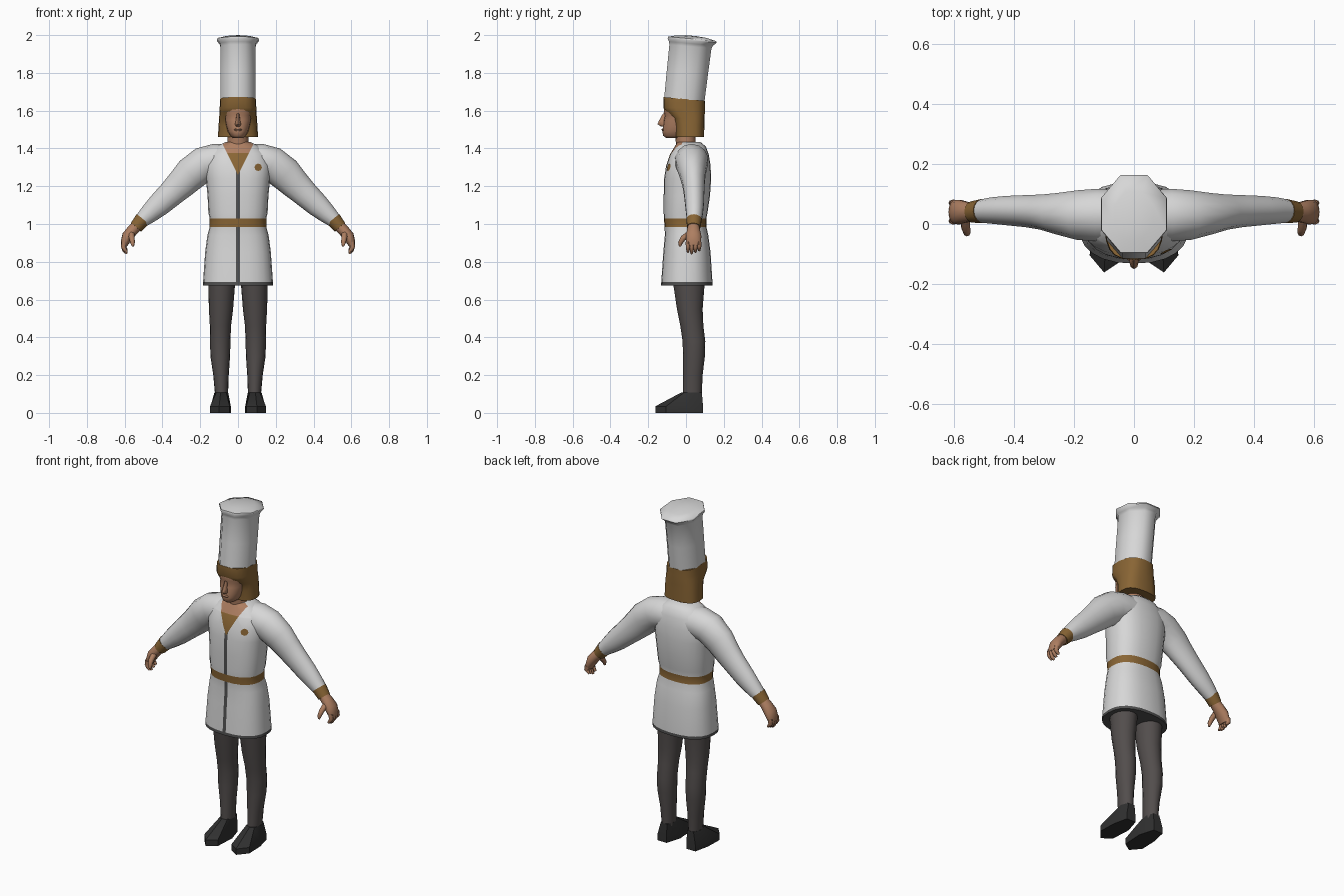
import bpy, bmesh, math
from mathutils import Vector

cube = bpy.data.objects.get("Cube")
if cube:
    bpy.data.objects.remove(cube, do_unlink=True)


def material(name, r, g, b):
    m = bpy.data.materials.new(name)
    m.use_nodes = True
    m.diffuse_color = (r, g, b, 1)
    bsdf = m.node_tree.nodes["Principled BSDF"]
    bsdf.inputs["Base Color"].default_value = (r, g, b, 1)
    bsdf.inputs["Roughness"].default_value = 0.8
    return m


WHITE = material("white_cloth", 0.68, 0.68, 0.68)
BROWN = material("brown", 0.25, 0.13, 0.035)
SKIN = material("skin", 0.42, 0.21, 0.12)
TRIM = material("dark_trim", 0.08, 0.08, 0.08)
HOSE = material("grey_hose", 0.085, 0.075, 0.073)
SHOE = material("black_leather", 0.03, 0.03, 0.03)


def finish(bm, name, mats, rule=None, angle=50):
    """Turn a bmesh into a smooth-shaded object, colouring faces by a rule."""
    bmesh.ops.recalc_face_normals(bm, faces=bm.faces)
    if rule:
        for f in bm.faces:
            f.material_index = rule(f.calc_center_median())
    me = bpy.data.meshes.new(name)
    bm.to_mesh(me)
    bm.free()
    for m in mats:
        me.materials.append(m)
    ob = bpy.data.objects.new(name, me)
    bpy.context.collection.objects.link(ob)
    bpy.ops.object.select_all(action="DESELECT")
    ob.select_set(True)
    bpy.context.view_layer.objects.active = ob
    bpy.ops.object.shade_smooth_by_angle(angle=math.radians(angle))
    return ob


def loft(rings):
    """Skin a list of equal-length point rings and cap both ends."""
    bm = bmesh.new()
    rows = [[bm.verts.new(p) for p in ring] for ring in rings]
    n = len(rows[0])
    for a, b in zip(rows, rows[1:]):
        for i in range(n):
            j = (i + 1) % n
            bm.faces.new((a[i], a[j], b[j], b[i]))
    bm.faces.new(rows[0])
    bm.faces.new(rows[-1])
    return bm


def ring(z, rx, front, back, n=24, p=2.0, cx=0, tilt=0, phase=0):
    """Horizontal rounded ring between a front and a back y."""
    cy, ry = (front + back) / 2, (back - front) / 2
    pts = []
    for i in range(n):
        a = 2 * math.pi * (i + phase) / n - math.pi / 2
        c, s = math.cos(a), math.sin(a)
        x = rx * math.copysign(abs(c) ** (2 / p), c) if abs(c) > 1e-6 else 0
        y = ry * math.copysign(abs(s) ** (2 / p), s) if abs(s) > 1e-6 else 0
        pts.append(Vector((cx + x, cy + y, z + tilt * y)))
    return pts


def tube(path, side, n=14):
    """Tube along (x, y, z, radius, y radius) stations, mirrored by side."""
    centres = [Vector(q[:3]) for q in path]
    rings = []
    for i, q in enumerate(path):
        d = centres[min(i + 1, len(path) - 1)] - centres[max(i - 1, 0)]
        u = Vector((0, 1, 0)).cross(d).normalized()
        v = d.cross(u).normalized()
        pts = []
        for k in range(n):
            a = 2 * math.pi * k / n
            pt = centres[i] + u * q[3] * math.cos(a) + v * q[4] * math.sin(a)
            pts.append((pt.x * side, pt.y, pt.z))
        rings.append(pts)
    return loft(rings)


# Tunic: body and skirt, with belt, hem, front seam and open neck
tunic = [(0.675, 0.186, -0.132, 0.14), (0.692, 0.185, -0.131, 0.14),
         (0.85, 0.174, -0.12, 0.13), (0.94, 0.162, -0.112, 0.118),
         (0.985, 0.15, -0.113, 0.108), (1.03, 0.15, -0.117, 0.108),
         (1.06, 0.157, -0.118, 0.114), (1.15, 0.161, -0.118, 0.127),
         (1.24, 0.17, -0.116, 0.133), (1.31, 0.176, -0.105, 0.13),
         (1.37, 0.155, -0.084, 0.12), (1.41, 0.115, -0.06, 0.105),
         (1.435, 0.065, -0.045, 0.075)]
bm = loft([ring(z, rx, f, b, p=2.4) for z, rx, f, b in tunic])


def cut(co, no, low):
    faces = [f for f in bm.faces
             if f.calc_center_median().y < -0.02 and f.calc_center_median().z > low]
    geom = set(faces)
    for f in faces:
        geom.update(f.edges, f.verts)
    bmesh.ops.bisect_plane(bm, geom=list(geom), plane_co=co, plane_no=no)


for s in (-1, 1):
    cut((0.01 * s, 0, 0), (1, 0, 0), 0.6)
    cut((0, 0, 1.26), (1, 0, -0.5 * s), 1.2)
cut((0, 0, 1.375), (0, 0, 1), 1.3)


def tunic_colour(c):
    if c.z < 0.692:
        return 2
    if 0.985 < c.z < 1.03:
        return 1
    if c.y < -0.02 and abs(c.x) < 0.5 * (c.z - 1.26):
        return 1 if c.z < 1.375 else 3
    if c.y < 0 and abs(c.x) < 0.01 and c.z < 1.3:
        return 2
    return 0


torso = finish(bm, "tunic", [WHITE, BROWN, TRIM, SKIN], tunic_colour)

# Small chest badge laid on the cloth
bm = bmesh.new()
bmesh.ops.create_circle(bm, cap_ends=True, segments=8, radius=0.02)
for v in bm.verts:
    v.co = Vector((0.107 + v.co.x, -0.2, 1.3 + v.co.y))
badge = finish(bm, "chest_badge", [BROWN])
wrap = badge.modifiers.new("wrap", "SHRINKWRAP")
wrap.target = torso
wrap.wrap_method = "PROJECT"
wrap.use_project_y = True
wrap.use_negative_direction = wrap.use_positive_direction = True
wrap.cull_face = "BACK"
wrap.offset = 0.004

# Neck and face
neck = [(1.37, 0.062, -0.05, 0.06), (1.42, 0.056, -0.052, 0.052),
        (1.48, 0.055, -0.06, 0.05)]
finish(loft([ring(z, rx, f, b, 16) for z, rx, f, b in neck]), "neck", [SKIN])
face = [(1.455, 0.028, -0.105, 0.0), (1.468, 0.042, -0.122, 0.02),
        (1.49, 0.055, -0.124, 0.03), (1.515, 0.062, -0.122, 0.04),
        (1.55, 0.07, -0.118, 0.04), (1.575, 0.072, -0.112, 0.04),
        (1.59, 0.076, -0.118, 0.04), (1.62, 0.078, -0.115, 0.04)]
finish(loft([ring(z, rx, f, b, 16, 2.2) for z, rx, f, b in face]), "face", [SKIN])
nose = [(1.517, 0.012, -0.133, -0.1), (1.528, 0.016, -0.151, -0.1),
        (1.545, 0.012, -0.144, -0.1), (1.585, 0.007, -0.122, -0.1)]
finish(loft([ring(z, rx, f, b, 8) for z, rx, f, b in nose]), "nose", [SKIN])
lips = [(1.493, 0.018, -0.126, -0.1), (1.499, 0.022, -0.13, -0.1),
        (1.506, 0.016, -0.126, -0.1)]
finish(loft([ring(z, rx, f, b, 10) for z, rx, f, b in lips]), "lips", [SKIN])

# Bobbed hair and the band under the hat
hair = [(1.46, 0.106, -0.055, 0.096), (1.52, 0.103, -0.06, 0.097),
        (1.56, 0.1, -0.072, 0.098), (1.595, 0.098, -0.108, 0.1),
        (1.615, 0.097, -0.12, 0.1), (1.662, 0.094, -0.119, 0.101)]
finish(loft([ring(z, rx, f, b, 20, 2.7, tilt=-0.09 * (z > 1.65))
             for z, rx, f, b in hair]), "hair", [BROWN])

# Tall leaning hat with a flared eight-sided rim and a shallow dome
hat = [(1.66, 0.1, -0.124, 0.107), (1.8, 0.1, -0.111, 0.125),
       (1.94, 0.1, -0.097, 0.144), (1.955, 0.105, -0.1, 0.153),
       (1.972, 0.119, -0.108, 0.174), (1.98, 0.117, -0.105, 0.17),
       (1.992, 0.07, -0.055, 0.115), (1.997, 0.025, 0.0, 0.055)]
finish(loft([ring(z, rx, f, b, 8, tilt=-0.09, phase=0.5)
             for z, rx, f, b in hat]), "tall_hat", [WHITE], angle=55)

# Limbs, built once per side
sleeve = [(0.04, 0.03, 1.335, 0.085, 0.085), (0.12, 0.03, 1.335, 0.09, 0.09),
          (0.18, 0.03, 1.318, 0.092, 0.085), (0.25, 0.035, 1.265, 0.09, 0.07),
          (0.3, 0.04, 1.213, 0.08, 0.06), (0.35, 0.043, 1.165, 0.071, 0.055),
          (0.42, 0.045, 1.1, 0.062, 0.05), (0.47, 0.045, 1.055, 0.051, 0.045),
          (0.512, 0.043, 1.017, 0.039, 0.039)]
cuff = [(0.505, 0.043, 1.025, 0.042, 0.041), (0.54, 0.04, 0.983, 0.035, 0.036)]
palm = [(0.535, 0.04, 0.99, 0.03, 0.03), (0.56, 0.04, 0.965, 0.03, 0.035),
        (0.585, 0.04, 0.935, 0.03, 0.042), (0.598, 0.04, 0.905, 0.023, 0.041),
        (0.603, 0.04, 0.885, 0.016, 0.036)]
thumb = [(0.565, 0.02, 0.95, 0.017, 0.016), (0.562, -0.015, 0.925, 0.015, 0.015),
         (0.558, -0.03, 0.9, 0.012, 0.012), (0.556, -0.032, 0.882, 0.006, 0.006)]
leg = [(0.08, 0.083, 0.105, -0.07, 0.1), (0.7, 0.086, 0.072, -0.07, 0.1),
       (0.55, 0.09, 0.064, -0.048, 0.088), (0.46, 0.093, 0.056, -0.03, 0.092),
       (0.38, 0.094, 0.054, -0.018, 0.102), (0.3, 0.094, 0.052, -0.016, 0.1),
       (0.2, 0.09, 0.041, -0.015, 0.088), (0.09, 0.087, 0.034, -0.017, 0.083)]
sole = [(0.065, 0.09), (0.125, 0.09), (0.145, 0.0), (0.148, -0.105),
        (0.1, -0.162), (0.045, -0.125), (0.038, 0.0)]
ankle = [(0.067, 0.084), (0.108, 0.084), (0.125, 0.04), (0.115, -0.01),
         (0.092, -0.025), (0.062, -0.015), (0.052, 0.04)]

for s, label in ((1, "left_"), (-1, "right_")):
    finish(tube(sleeve, s), label + "sleeve", [WHITE])
    finish(tube(cuff, s), label + "cuff", [BROWN])
    finish(tube(palm, s), label + "palm", [SKIN])
    finish(tube(thumb, s, 8), label + "thumb", [SKIN])
    for k in range(4):
        y = 0.01 + 0.02 * k
        drop = 0.008 * abs(k - 1)
        finger = [(0.602, y, 0.905, 0.014, 0.012), (0.607, y, 0.88, 0.013, 0.011),
                  (0.6, y, 0.858 + drop, 0.011, 0.01),
                  (0.588, y, 0.843 + drop, 0.006, 0.006)]
        finish(tube(finger, s, 8), label + "finger", [SKIN])
    finish(loft([ring(z, rx, f, b, 16, cx=s * cx) for z, cx, rx, f, b in leg[1:]]),
           label + "leg", [HOSE])
    levels = [(sole, 0), (sole, 0.035), (ankle, 0.108)]
    finish(loft([[(s * x, y, z) for x, y in pts] for pts, z in levels]),
           label + "shoe", [SHOE], angle=35)
